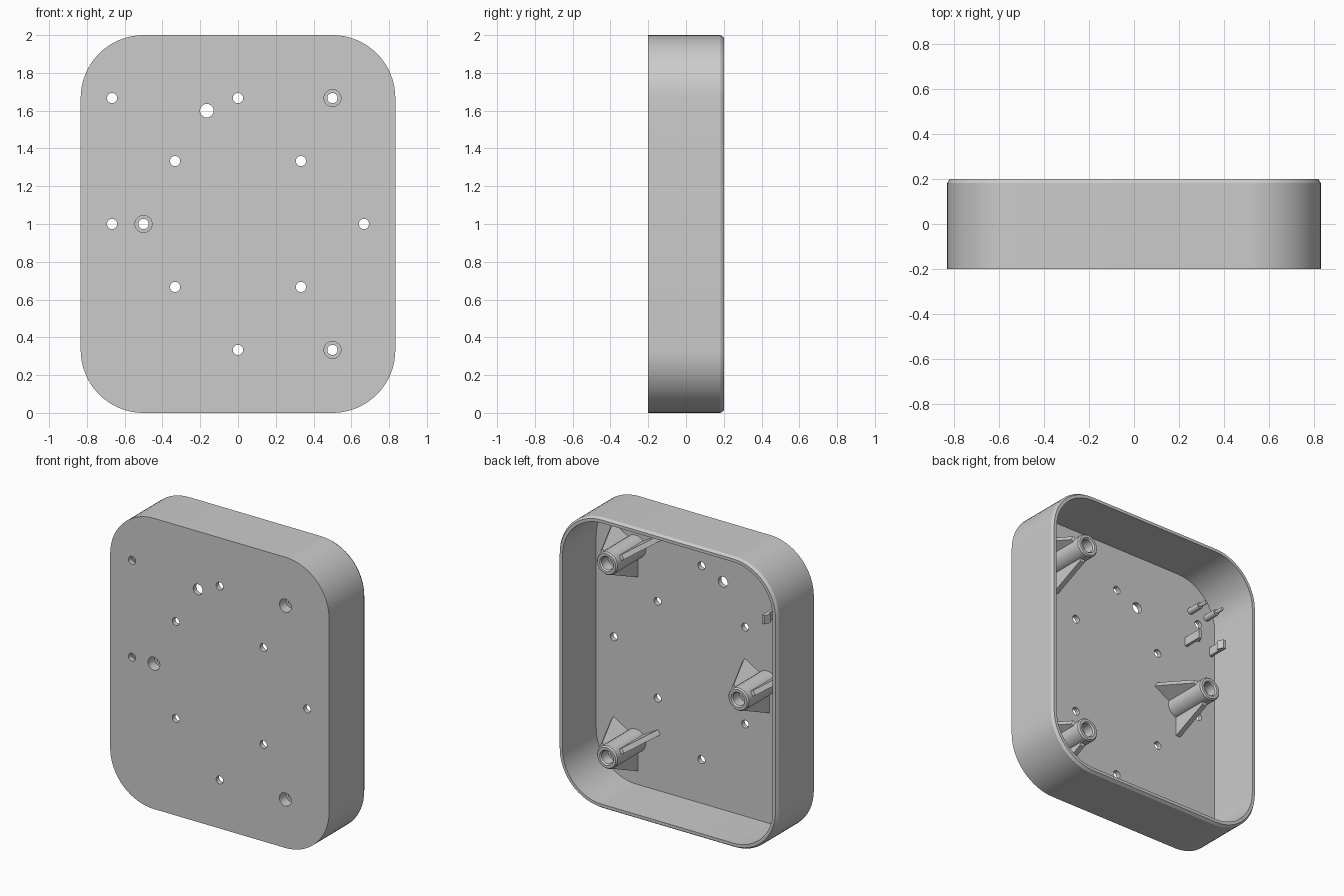
import bpy, bmesh, math
from mathutils import Matrix, Vector

old = bpy.data.objects.get("Cube")
if old:
    bpy.data.objects.remove(old, do_unlink=True)

grey = bpy.data.materials.new("plain grey")
grey.use_nodes = True
colour = (0.6, 0.6, 0.6, 1)
grey.diffuse_color = colour
grey.node_tree.nodes["Principled BSDF"].inputs["Base Color"].default_value = colour

FRONT, FLOOR, BACK = -0.2, -0.167, 0.2
HALF_W, HALF_H, RADIUS, WALL = 0.833, 1.0, 0.333, 0.033


def finish(bm, name, smooth=True):
    bmesh.ops.recalc_face_normals(bm, faces=bm.faces)
    mesh = bpy.data.meshes.new(name)
    bm.to_mesh(mesh)
    bm.free()
    obj = bpy.data.objects.new(name, mesh)
    bpy.context.collection.objects.link(obj)
    mesh.materials.append(grey)
    if smooth:
        shade(obj)
    return obj


def shade(obj):
    bpy.ops.object.select_all(action='DESELECT')
    obj.select_set(True)
    bpy.context.view_layer.objects.active = obj
    bpy.ops.object.shade_smooth_by_angle(angle=math.radians(30))


def rounded_ring(bm, y, inset, steps=16):
    """Rounded rectangle outline in the xz plane."""
    r = RADIUS - inset
    ring = []
    for q, (sx, sz) in enumerate([(1, 1), (-1, 1), (-1, -1), (1, -1)]):
        for i in range(steps + 1):
            a = math.radians(90) * (q + i / steps)
            ring.append(bm.verts.new((sx * (HALF_W - RADIUS) + r * math.cos(a), y,
                                      1 + sz * (HALF_H - RADIUS) + r * math.sin(a))))
    return ring


def bridge(bm, a, b):
    for i in range(len(a)):
        j = (i + 1) % len(a)
        bm.faces.new((a[i], a[j], b[j], b[i]))


def lathe(bm, profile, x, z, steps=32):
    """Closed (radius, y) profile turned about the y axis."""
    rings = []
    for r, y in profile:
        angles = [math.tau * i / steps for i in range(steps)]
        rings.append([bm.verts.new((x + r * math.cos(a), y, z + r * math.sin(a)))
                      for a in angles])
    for i, ring in enumerate(rings):
        bridge(bm, ring, rings[(i + 1) % len(rings)])


def slab(bm, outline, thickness, matrix):
    """Flat outline in (x, y), thickened along z, then placed."""
    layers = [[bm.verts.new(matrix @ Vector((u, v, s * thickness / 2)))
               for u, v in outline] for s in (-1, 1)]
    for layer in layers:
        bm.faces.new(layer)
    bridge(bm, *layers)


# Open-backed case with a bevelled rim
bm = bmesh.new()
rings = [rounded_ring(bm, y, inset) for y, inset in
         [(FRONT, 0), (BACK - 0.018, 0), (BACK, 0.012), (BACK, WALL), (FLOOR, WALL)]]
for a, b in zip(rings, rings[1:]):
    bridge(bm, a, b)
bm.faces.new(rings[0])
bm.faces.new(rings[-1])
case = finish(bm, "case", smooth=False)

# Drilled holes: third-of-a-unit grid, cable hole and screw openings
T = 1 / 3
holes = [(-2 * T, 1 + 2 * T), (0, 1 + 2 * T), (-2 * T, 1), (2 * T, 1), (0, T)]
holes += [(sx * T, 1 + sz * T) for sx in (-1, 1) for sz in (-1, 1)]
posts = [(0.5, 1 + 2 * T), (0.5, T), (-0.5, 1)]
drills = [(x, z, 0.027) for x, z in holes] + [(-0.165, 1.6, 0.036)]
drills += [(x, z, 0.045) for x, z in posts]
bm = bmesh.new()
for x, z, r in drills:
    spot = Matrix.Translation((x, FRONT, z)) @ Matrix.Rotation(math.pi / 2, 4, 'X')
    bmesh.ops.create_cone(bm, cap_ends=True, segments=32, radius1=r, radius2=r,
                          depth=0.2, matrix=spot)
cutter = finish(bm, "hole_cutter", smooth=False)
cut = case.modifiers.new("holes", 'BOOLEAN')
cut.operation, cut.solver, cut.object = 'DIFFERENCE', 'EXACT', cutter
bpy.context.view_layer.objects.active = case
bpy.ops.object.modifier_apply(modifier=cut.name)
bpy.data.objects.remove(cutter, do_unlink=True)
shade(case)

# Screw posts, each with a stepped bore and three tapered fins
post_profile = [(0.078, FLOOR - 0.01), (0.078, 0.14), (0.07, 0.15), (0.052, 0.15),
                (0.044, 0.14), (0.044, 0.07), (0.027, 0.07), (0.027, -0.13),
                (0.045, -0.13), (0.045, FLOOR - 0.01)]
fin_outline = [(0.06, FLOOR - 0.01), (0.21, FLOOR - 0.01), (0.2, FLOOR + 0.02),
               (0.095, 0.09), (0.06, 0.1)]
for n, (x, z) in enumerate(posts, 1):
    bm = bmesh.new()
    lathe(bm, post_profile, x, z)
    finish(bm, f"screw_post_{n}")
    bm = bmesh.new()
    for angle in (30, 150, 270):
        turn = Matrix.Rotation(-math.radians(angle), 4, 'Y')
        slab(bm, fin_outline, 0.035, Matrix.Translation((x, 0, z)) @ turn)
    finish(bm, f"post_fins_{n}")

# Small board holder around the upper side hole: two pins and two hooked clips
pin_profile = [(0.001, FLOOR - 0.01), (0.022, FLOOR - 0.01), (0.022, -0.07),
               (0.012, -0.07), (0.012, -0.02), (0.008, -0.01), (0.001, -0.01)]
clip_outline = [(-0.01, FLOOR - 0.01), (0.01, FLOOR - 0.01), (0.01, -0.03),
                (-0.01, -0.03), (-0.028, -0.07), (-0.01, -0.08)]
for side, label in ((1, "left"), (-1, "right")):
    bm = bmesh.new()
    lathe(bm, pin_profile, -2 * T + side * 0.066, 1.735, steps=16)
    finish(bm, f"board_pin_{label}")
    bm = bmesh.new()
    place = Matrix.Translation((-2 * T + side * 0.1, 0, 1.5))
    slab(bm, clip_outline, 0.06, place @ Matrix.Diagonal((side, 1, 1, 1)))
    finish(bm, f"board_clip_{label}")
